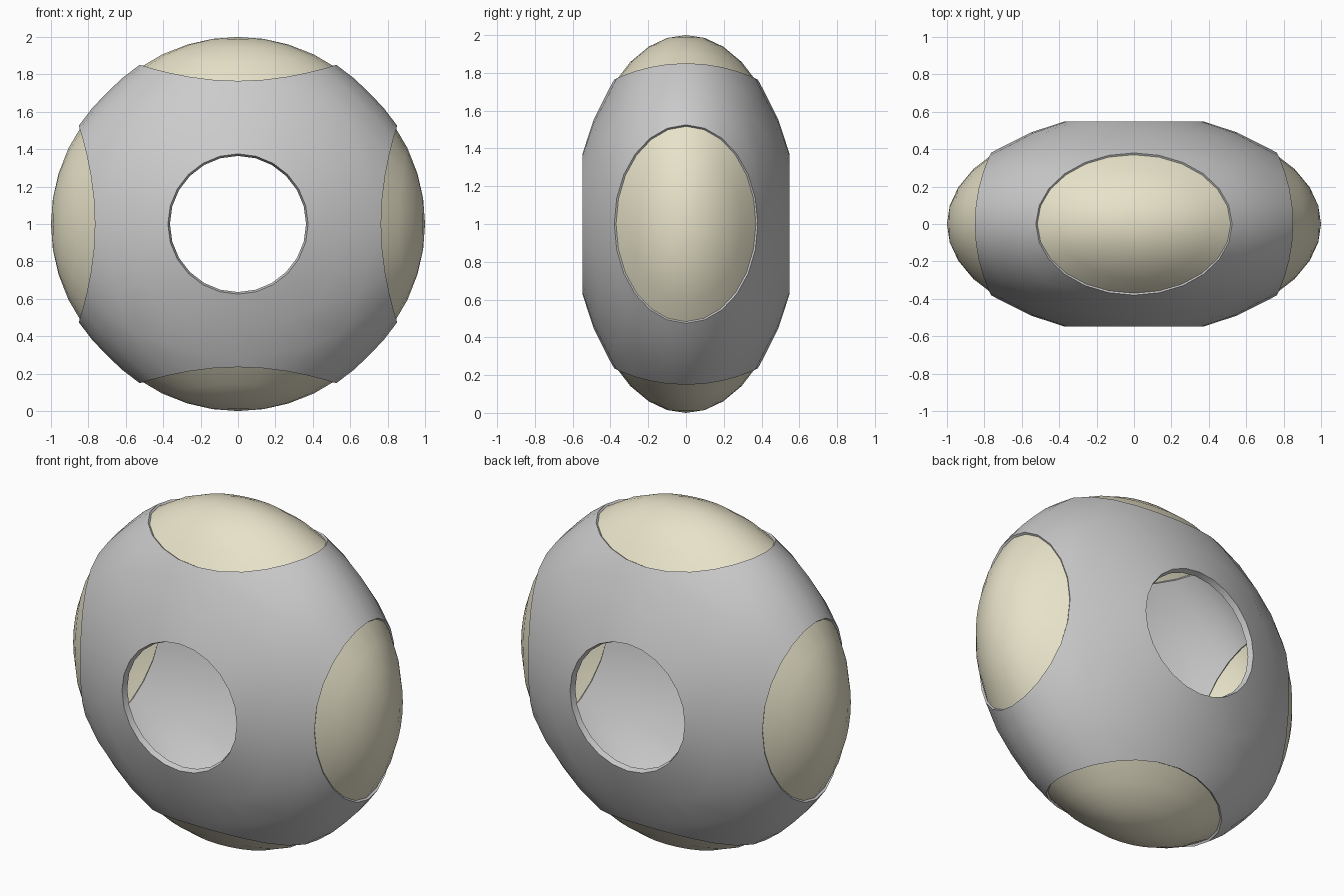
import bpy, bmesh, math
from mathutils import Vector

if "Cube" in bpy.data.objects:
    bpy.data.objects.remove(bpy.data.objects["Cube"])

SIDES = 24                      # sides of every opening
SCALE = Vector((1.0, 0.59, 1.0))  # squashed ball
X, Y, Z = Vector((1, 0, 0)), Vector((0, 1, 0)), Vector((0, 0, 1))

# direction, first tangent axis, opening half-sizes, cap name
CELLS = [
    (X, Y, 0.644, 0.525, "right_cap"), (-X, Y, 0.644, 0.525, "left_cap"),
    (Z, Y, 0.644, 0.525, "top_cap"), (-Z, Y, 0.644, 0.525, "bottom_cap"),
    (Y, X, 0.375, 0.375, None), (-Y, X, 0.375, 0.375, None),
]


def material(name, color):
    m = bpy.data.materials.new(name)
    m.diffuse_color = (*color, 1)
    m.use_nodes = True
    m.node_tree.nodes["Principled BSDF"].inputs["Base Color"].default_value = m.diffuse_color
    return m


grey = material("shell grey", (0.60, 0.60, 0.60))
cream = material("cap cream", (0.80, 0.76, 0.58))


def place(d):
    return Vector((d.x * SCALE.x, d.y * SCALE.y, d.z * SCALE.z + 1))


def on_ball(n, u, p, q):
    return n * math.sqrt(1 - p * p - q * q) + u * p + n.cross(u) * q


def finish(bm, name, mat):
    me = bpy.data.meshes.new(name)
    bm.to_mesh(me)
    bm.free()
    ob = bpy.data.objects.new(name, me)
    bpy.context.collection.objects.link(ob)
    me.materials.append(mat)
    bpy.ops.object.select_all(action='DESELECT')
    ob.select_set(True)
    bpy.context.view_layer.objects.active = ob
    return ob


def bridge(bm, inner, outer):
    for i in range(SIDES):
        j = (i + 1) % SIDES
        bm.faces.new((inner[i], outer[i], outer[j], inner[j]))


ANGLES = [math.radians(45) + 2 * math.pi * i / SIDES for i in range(SIDES)]

# Hollow shell: six cells, each running from its opening out to a square border
bm = bmesh.new()
for n, u, a, b, _ in CELLS:
    rings = []
    for t in (0, 0.5, 1):
        ring = []
        for th in ANGLES:
            c, s = math.cos(th), math.sin(th)
            m = max(abs(c), abs(s))
            hole = on_ball(n, u, a * c, b * s)
            border = (n + u * (c / m) + n.cross(u) * (s / m)).normalized()
            d = hole.lerp(border, t).normalized() * (1 - 0.008 * t)
            ring.append(bm.verts.new(place(d)))
        rings.append(ring)
    for r0, r1 in zip(rings, rings[1:]):
        bridge(bm, r0, r1)
bmesh.ops.remove_doubles(bm, verts=bm.verts[:], dist=0.0005)
shell = finish(bm, "shell", grey)
wall = shell.modifiers.new("wall", 'SOLIDIFY')
wall.thickness = 0.035
wall.offset = -1
bpy.ops.object.modifier_apply(modifier=wall.name)
bpy.ops.object.shade_smooth_by_angle(angle=math.radians(40))

# Domed caps set just below the rim of the side, top and bottom openings
for n, u, a, b, name in CELLS:
    if not name:
        continue
    bm = bmesh.new()
    tip = bm.verts.new(place(n))
    prev = None
    for t in (0.26, 0.52, 0.78, 1.03):
        ring = [bm.verts.new(place(on_ball(n, u, a * t * math.cos(th), b * t * math.sin(th))
                                   * (1 - 0.012 * t * t))) for th in ANGLES]
        if prev:
            bridge(bm, prev, ring)
        else:
            for i in range(SIDES):
                bm.faces.new((tip, ring[i], ring[(i + 1) % SIDES]))
        prev = ring
    finish(bm, name, cream)
    bpy.ops.object.shade_smooth_by_angle(angle=math.radians(40))
